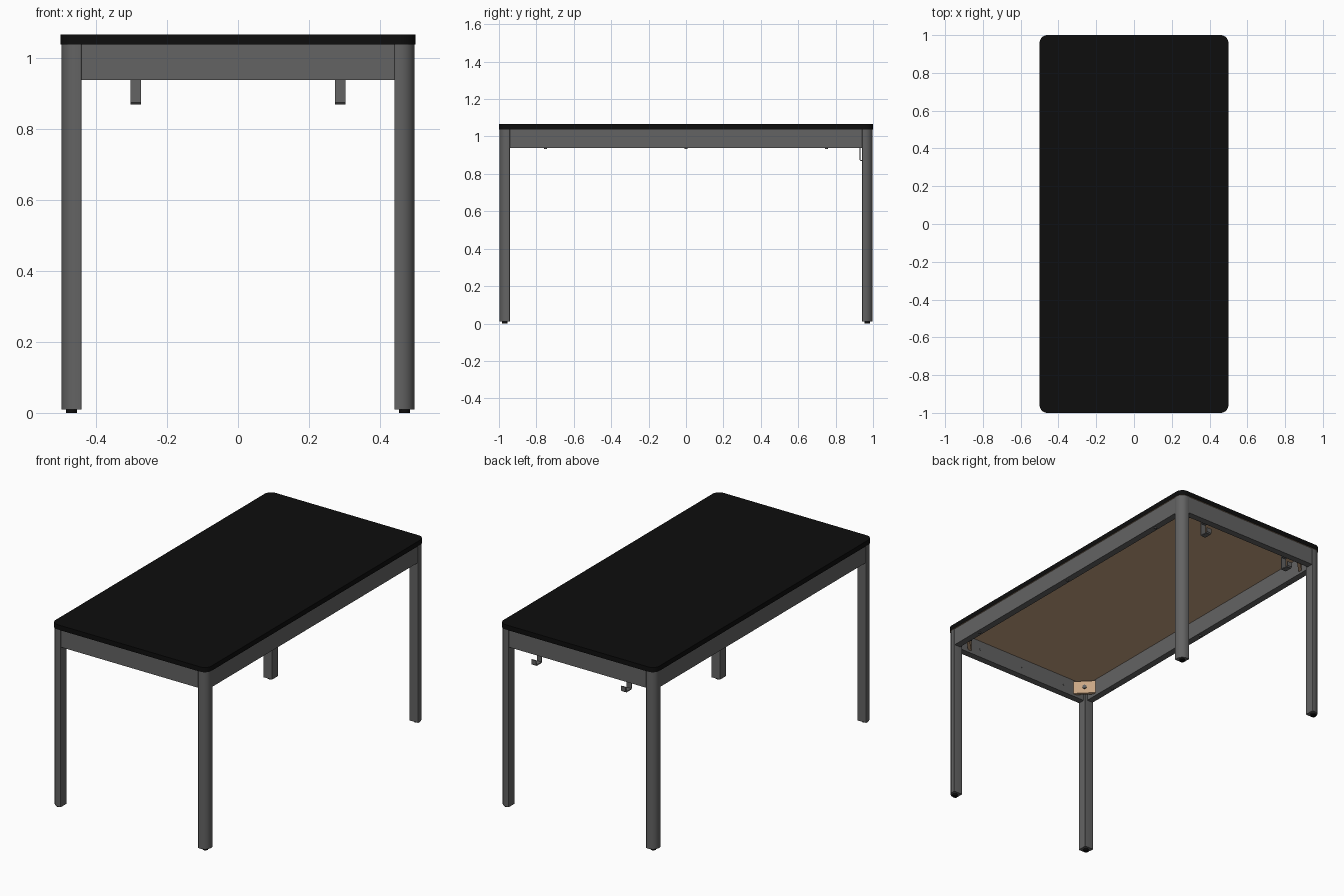
import bpy, bmesh, math
from mathutils import Matrix, Vector

if "Cube" in bpy.data.objects:
    bpy.data.objects.remove(bpy.data.objects["Cube"])


def material(name, rgb):
    m = bpy.data.materials.new(name)
    m.diffuse_color = (*rgb, 1)
    m.use_nodes = True
    m.node_tree.nodes["Principled BSDF"].inputs["Base Color"].default_value = m.diffuse_color
    return m


BLACK = material("black", (0.004, 0.004, 0.004))
GREY = material("dark grey", (0.125, 0.125, 0.125))
WOOD = material("wood", (0.58, 0.38, 0.23))


def finish(name, bm, *mats):
    bmesh.ops.recalc_face_normals(bm, faces=bm.faces)
    me = bpy.data.meshes.new(name)
    bm.to_mesh(me)
    bm.free()
    ob = bpy.data.objects.new(name, me)
    bpy.context.collection.objects.link(ob)
    for m in mats:
        me.materials.append(m)
    bpy.context.view_layer.objects.active = ob
    bpy.ops.object.select_all(action='DESELECT')
    ob.select_set(True)
    bpy.ops.object.shade_smooth_by_angle(angle=math.radians(35))
    return ob


def rounded_rect(x0, x1, y0, y1, radii, seg=8):
    # radii order: (x1,y1), (x0,y1), (x0,y0), (x1,y0)
    pts = []
    corners = [(x1, y1, -1, -1), (x0, y1, 1, -1), (x0, y0, 1, 1), (x1, y0, -1, 1)]
    for i, ((x, y, sx, sy), r) in enumerate(zip(corners, radii)):
        for k in range(seg + 1):
            a = math.pi / 2 * (i + k / seg)
            pts.append((x + sx * r + r * math.cos(a), y + sy * r + r * math.sin(a)))
    return pts


def prism(pts, z0, z1):
    bm = bmesh.new()
    face = bm.faces.new([bm.verts.new((x, y, z0)) for x, y in pts])
    ext = bmesh.ops.extrude_face_region(bm, geom=[face])
    top = [v for v in ext["geom"] if isinstance(v, bmesh.types.BMVert)]
    bmesh.ops.translate(bm, verts=top, vec=(0, 0, z1 - z0))
    return bm


def box(name, x0, x1, y0, y1, z0, z1, mat):
    return finish(name, prism([(x0, y0), (x1, y0), (x1, y1), (x0, y1)], z0, z1), mat)


def cylinder(name, centre, axis, r, depth, mat, seg=20):
    bm = bmesh.new()
    rot = Vector((0, 0, 1)).rotation_difference(Vector(axis)).to_matrix().to_4x4()
    bmesh.ops.create_cone(bm, cap_ends=True, segments=seg, radius1=r, radius2=r,
                          depth=depth, matrix=Matrix.Translation(centre) @ rot)
    return finish(name, bm, mat)


# Table top: black board with a bare wood underside
bm = prism(rounded_rect(-0.5, 0.5, -1, 1, [0.042] * 4), 1.038, 1.066)
bmesh.ops.recalc_face_normals(bm, faces=bm.faces)
for f in bm.faces:
    f.material_index = 1 if f.normal.z < -0.5 else 0
finish("table_top", bm, BLACK, WOOD)

# Corners: leg, foot, diagonal wooden block and its bolt
for sx in (-1, 1):
    for sy in (-1, 1):
        tag = ("back" if sy > 0 else "front") + ("_right" if sx > 0 else "_left")
        pts = rounded_rect(0.441, 0.497, 0.941, 0.997, [0.04, 0.004, 0.004, 0.004])
        finish(tag + "_leg", prism([(x * sx, y * sy) for x, y in pts], 0.01, 1.038), GREY)
        cylinder(tag + "_foot", (sx * 0.469, sy * 0.969, 0.008), (0, 0, 1), 0.015, 0.016, BLACK)
        p = Vector((sx * 0.415, sy * 0.915, 0.99))
        n = Vector((-sx, -sy, 0)).normalized()
        t = Vector((-n.y, n.x, 0))
        quad = [p + t * a * 0.06 + n * b * 0.009
                for a, b in ((-1, -1), (1, -1), (1, 1), (-1, 1))]
        finish(tag + "_corner_block", prism([(q.x, q.y) for q in quad], 0.953, 1.028), WOOD)
        cylinder(tag + "_corner_bolt", p + n * 0.011, n, 0.011, 0.01, GREY)

# Rails with screws
for s, side in ((-1, "left"), (1, "right")):
    a, b = sorted((s * 0.455, s * 0.494))
    box(side + "_rail", a, b, -0.942, 0.942, 0.938, 1.038, GREY)
    for y in (-0.75, 0, 0.75):
        cylinder(side + "_rail_screw", (s * 0.475, y, 0.936), (0, 0, 1), 0.008, 0.008, GREY, 12)
for s, side in ((-1, "front"), (1, "back")):
    a, b = sorted((s * 0.955, s * 0.994))
    box(side + "_rail", -0.442, 0.442, a, b, 0.938, 1.038, GREY)
    for x in (-0.3, 0, 0.3):
        cylinder(side + "_rail_screw", (x, s * 0.955, 0.985), (0, 1, 0), 0.006, 0.006, GREY, 12)

# J-shaped hooks under the back rail: side profile (y, z) swept across x
PROFILE = [(0.928, 1.0), (0.928, 0.874), (0.934, 0.868), (0.978, 0.868), (0.985, 0.874),
           (0.985, 0.9), (0.979, 0.9), (0.979, 0.874), (0.934, 0.874), (0.934, 0.945),
           (0.956, 0.945), (0.956, 1.0)]
for s, side in ((-1, "left"), (1, "right")):
    bm = prism(PROFILE, -0.015, 0.015)
    for v in bm.verts:
        y, z, x = v.co
        v.co = (x + s * 0.288, y, z)
    finish(side + "_hook", bm, GREY)
    cylinder(side + "_hook_screw", (s * 0.288, 0.927, 0.975), (0, 1, 0), 0.006, 0.006, GREY, 12)
